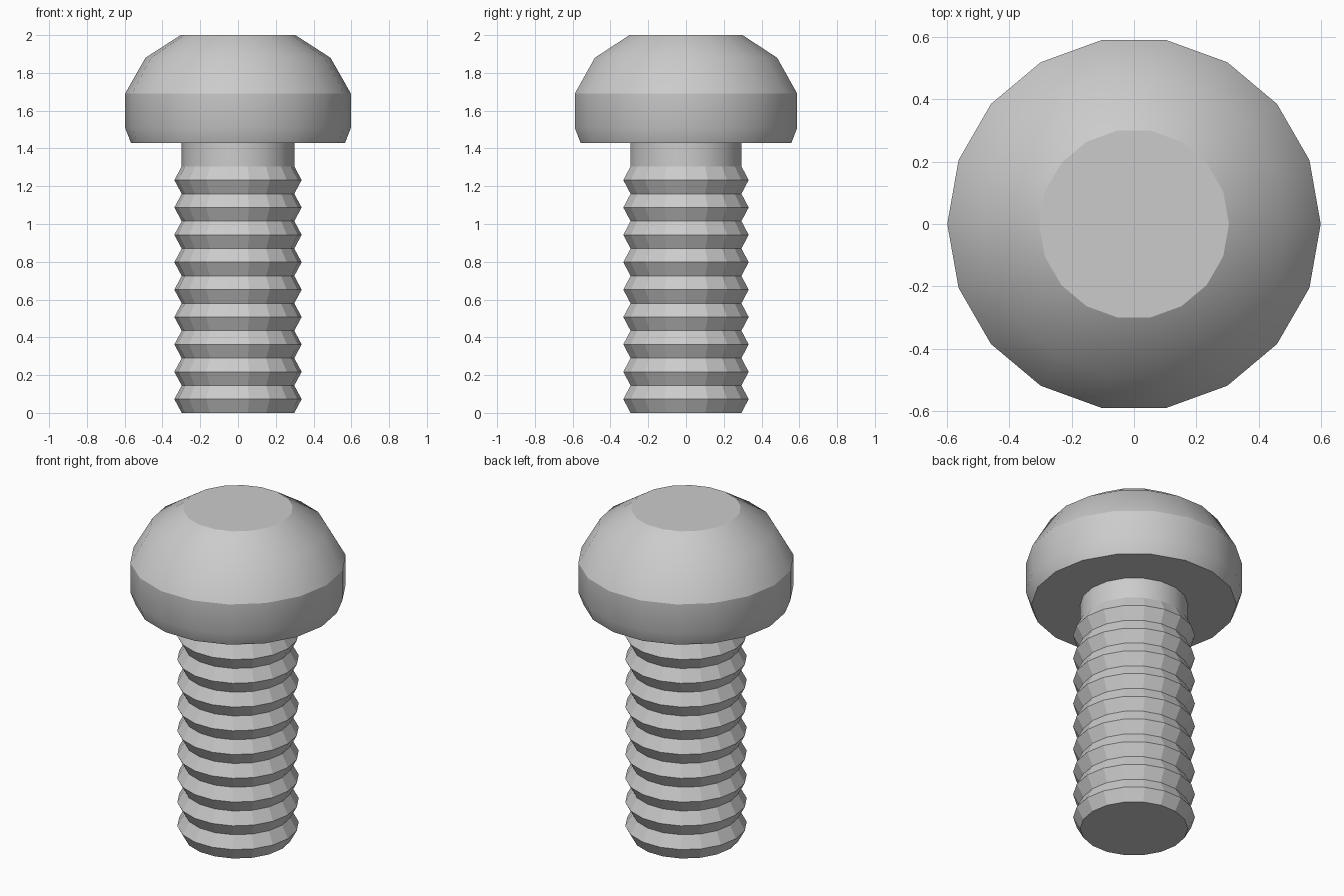
import bpy, bmesh, math

if "Cube" in bpy.data.objects:
    bpy.data.objects.remove(bpy.data.objects["Cube"])

SIDES = 18


def lathe(name, profile, cap_start=False, cap_end=False, smooth=None):
    """Spin an (r, z) profile, listed bottom to top, around the z axis."""
    bm = bmesh.new()
    rings = []
    for r, z in profile:
        rings.append([bm.verts.new((r * math.cos(math.tau * i / SIDES),
                                    r * math.sin(math.tau * i / SIDES), z))
                      for i in range(SIDES)])
    for a, b in zip(rings, rings[1:]):
        for i in range(SIDES):
            j = (i + 1) % SIDES
            bm.faces.new((a[i], a[j], b[j], b[i]))
    if cap_start:
        bm.faces.new(rings[0][::-1])
    if cap_end:
        bm.faces.new(rings[-1])
    mesh = bpy.data.meshes.new(name)
    bm.to_mesh(mesh)
    bm.free()
    ob = bpy.data.objects.new(name, mesh)
    bpy.context.collection.objects.link(ob)
    if smooth:
        bpy.ops.object.select_all(action='DESELECT')
        ob.select_set(True)
        bpy.context.view_layer.objects.active = ob
        bpy.ops.object.shade_smooth_by_angle(angle=math.radians(smooth))
    return ob


# Threaded shank: nine stacked ridges
RIDGES, TOP = 9, 1.305
pitch = TOP / RIDGES
thread = [(0.298, 0)]
for k in range(RIDGES):
    thread += [(0.337, (k + 0.5) * pitch), (0.298, (k + 1) * pitch)]
lathe("threaded_shank", thread, cap_start=True)

# Plain neck between thread and head
lathe("neck", [(0.298, TOP), (0.298, 1.43)], smooth=28)

# Domed head with flat top and flat underside
lathe("head", [(0.298, 1.43), (0.567, 1.43), (0.598, 1.51), (0.598, 1.69),
               (0.49, 1.88), (0.304, 2.0)], cap_end=True, smooth=28)
